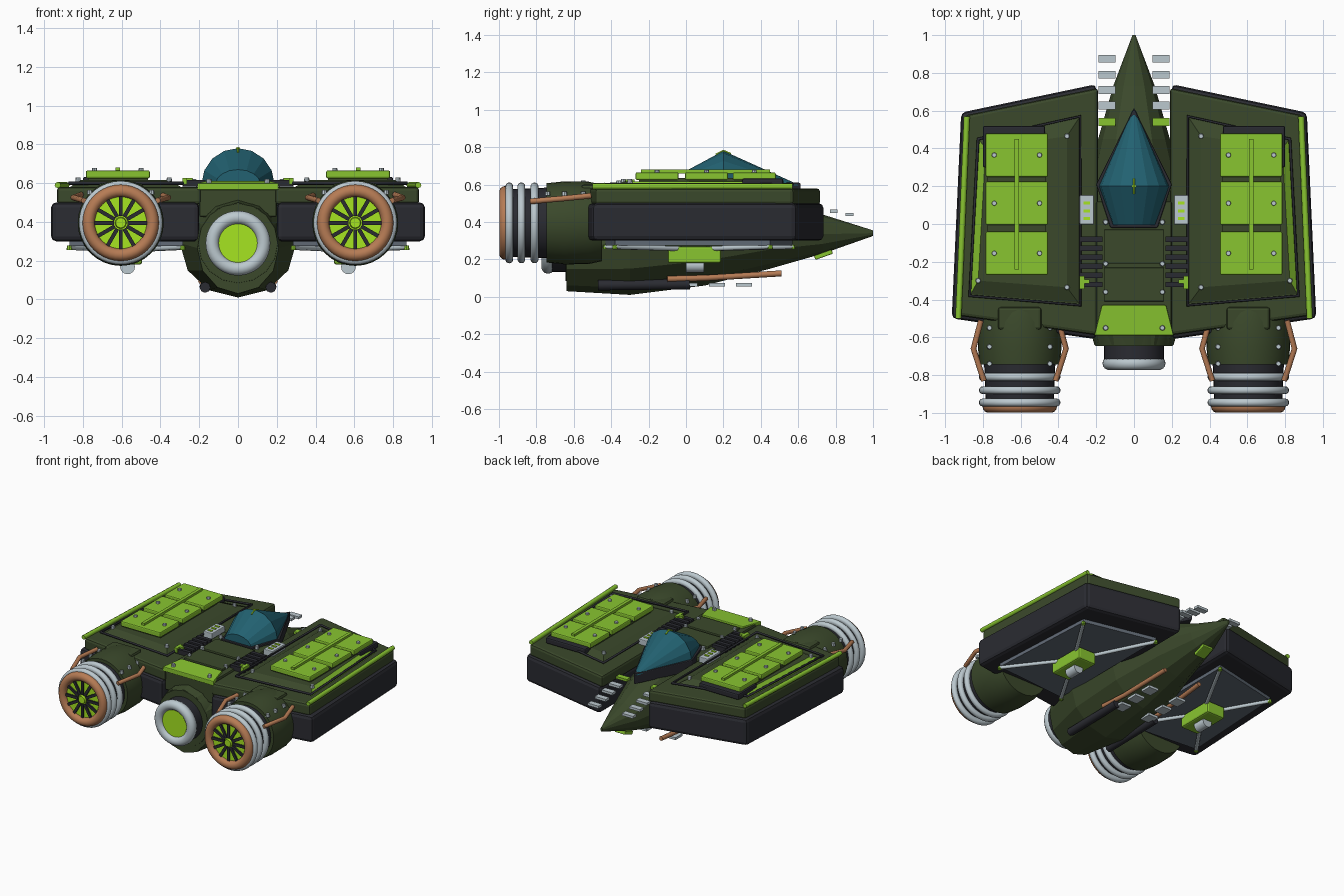
import bpy, bmesh
from math import pi, sin, cos
from mathutils import Matrix, Vector

if "Cube" in bpy.data.objects:
    bpy.data.objects.remove(bpy.data.objects["Cube"])


def material(name, r, g, b):
    m = bpy.data.materials.new(name)
    m.diffuse_color = (r, g, b, 1)
    m.use_nodes = True
    node = next(n for n in m.node_tree.nodes if n.type == 'BSDF_PRINCIPLED')
    node.inputs["Base Color"].default_value = (r, g, b, 1)
    return m


OLIVE = material("olive green", .043, .066, .024)
LIME = material("lime", .25, .56, .03)
GLOW = material("bright lime", .38, .78, .015)
DARK = material("charcoal", .023, .024, .031)
STEEL = material("light steel", .50, .58, .62)
COPPER = material("copper", .47, .20, .09)
TEAL = material("teal glass", .016, .12, .165)
SLATE = material("slate", .12, .145, .18)
round_parts = []


def finish(name, bm, mat, bevel=0, smooth=False):
    bmesh.ops.recalc_face_normals(bm, faces=bm.faces)
    me = bpy.data.meshes.new(name)
    bm.to_mesh(me)
    bm.free()
    me.materials.append(mat)
    ob = bpy.data.objects.new(name, me)
    bpy.context.collection.objects.link(ob)
    if bevel:
        mod = ob.modifiers.new("bevel", 'BEVEL')
        mod.width, mod.segments = bevel, 2
    if smooth:
        round_parts.append(ob)
    return ob


def loft(name, rings, mat, bevel=0, smooth=False):
    bm = bmesh.new()
    vs = [[bm.verts.new(p) for p in r] for r in rings]
    n = len(rings[0])
    for a, b in zip(vs, vs[1:]):
        for i in range(n):
            bm.faces.new((a[i], a[(i + 1) % n], b[(i + 1) % n], b[i]))
    bm.faces.new(vs[0])
    bm.faces.new(vs[-1])
    return finish(name, bm, mat, bevel, smooth)


def prism(name, outline, z0, z1, mat, bevel=0):
    return loft(name, [[(x, y, z) for x, y in outline] for z in (z0, z1)], mat, bevel)


def box(name, c, size, mat, bevel=0, turn=None):
    bm = bmesh.new()
    bmesh.ops.create_cube(bm, size=1)
    m = Matrix.Translation(c) @ (turn or Matrix()) @ Matrix.Diagonal((*size, 1))
    bmesh.ops.transform(bm, matrix=m, verts=bm.verts)
    return finish(name, bm, mat, bevel)


def lathe(name, x, z, profile, mat, n=32):
    # profile holds (y, radius) pairs around an axis along y
    rings = [[(x + r * cos(2 * pi * i / n), y, z + r * sin(2 * pi * i / n))
              for i in range(n)] for y, r in profile]
    return loft(name, rings, mat, smooth=True)


def ring(name, c, major, minor, mat, n=40, k=14):
    bm = bmesh.new()
    vs = []
    for i in range(n):
        a = 2 * pi * i / n
        rs = [(major + minor * cos(2 * pi * j / k), minor * sin(2 * pi * j / k)) for j in range(k)]
        vs.append([bm.verts.new((c[0] + r * cos(a), c[1] + d, c[2] + r * sin(a))) for r, d in rs])
    for i in range(n):
        a, b = vs[i], vs[(i + 1) % n]
        for j in range(k):
            bm.faces.new((a[j], a[(j + 1) % k], b[(j + 1) % k], b[j]))
    return finish(name, bm, mat, smooth=True)


def pipe(name, pts, r, mat, closed=False):
    cu = bpy.data.curves.new(name, 'CURVE')
    cu.dimensions, cu.bevel_depth, cu.bevel_resolution = '3D', r, 2
    cu.use_fill_caps = True
    sp = cu.splines.new('POLY')
    sp.points.add(len(pts) - 1)
    for p, q in zip(sp.points, pts):
        p.co = (*q, 1)
    sp.use_cyclic_u = closed
    cu.materials.append(mat)
    ob = bpy.data.objects.new(name, cu)
    bpy.context.collection.objects.link(ob)
    return ob


def bolt(name, x, y, z, mat=STEEL):
    bm = bmesh.new()
    bmesh.ops.create_cone(bm, segments=8, radius1=.015, radius2=.012, depth=.022, cap_ends=True,
                          matrix=Matrix.Translation((x, y, z)))
    return finish(name, bm, mat)


# Faceted fuselage: y, half width, bottom, top
hull = [(-.64, .21, .03, .5), (-.3, .30, .01, .57), (.1, .28, .06, .59),
        (.45, .19, .15, .56), (.73, .11, .23, .44), (1, .008, .325, .355)]
loft("fuselage", [[(w * cos(i * pi / 6), y, (a + b) / 2 + (b - a) / 2 * sin(i * pi / 6))
                   for i in range(12)] for y, w, a, b in hull], OLIVE)
box("spine", (0, -.23, .51), (.4, .7, .17), OLIVE, .01)
for y, d in ((-.12, .18), (-.32, .18)):
    box("spine_panel", (0, y, .6), (.32, d, .02), OLIVE, .006)
loft("rear_plate", [[(-.17, -.43, z + .01), (.17, -.43, z + .01), (.21, -.59, z), (-.21, -.59, z)]
                    for z in (.565, .6)], LIME, .005)
box("chin_plate", (0, .735, .225), (.085, .1, .024), LIME, .005, Matrix.Rotation(.34, 4, 'X'))

# Canopy: arched ribs meeting at a ridge, on a dark rim
rim = [(0, .615), (.2, .21), (.125, -.02), (-.125, -.02), (-.2, .21)]
prism("canopy_rim", rim, .53, .61, DARK, .006)
ribs = [(-.005, .115, .67), (.2, .188, .78), (.6, .01, .60)]
loft("canopy", [[(w * cos(i * pi / 8), y, .595 + (t - .595) * sin(i * pi / 8))
                 for i in range(9)] for y, w, t in ribs], TEAL)
pipe("canopy_mark", [(0, .16, .76), (0, .2, .781), (0, .24, .764)], .005, GLOW)
box("canopy_mark_bar", (0, .2, .78), (.022, .008, .006), GLOW)

# Centre engine
cz = .29
lathe("centre_housing", 0, cz, [(-.5, .23), (-.645, .205)], OLIVE, 16)
lathe("centre_barrel", 0, cz, [(-.6, .158), (-.745, .158)], DARK)
ring("centre_ring", (0, -.738, cz), .132, .035, STEEL)
lathe("centre_glow", 0, cz, [(-.72, .115), (-.75, .115)], GLOW)

panel = [(.285, .57), (.825, .45), (.87, -.38), (.285, -.43)]
panel_top = [(.355, .465), (.785, .40), (.825, -.3), (.355, -.335)]
for s, side in ((1, "left_"), (-1, "right_")):
    def flip(pts):
        return [(s * p[0], *p[1:]) for p in pts]

    # Wing slabs
    prism(side + "wing_base", flip([(.2, .74), (.915, .59), (.965, -.5), (.2, -.61)]),
          .3, .5, DARK, .025)
    prism(side + "wing_top", flip([(.19, .72), (.895, .575), (.935, -.485), (.19, -.59)]),
          .49, .58, OLIVE, .018)
    pipe(side + "wing_edge_strip", flip([(.885, .57, .59), (.93, -.5, .59)]), .016, LIME)

    # Raised sloping panel, its outward face lime, edged in dark tube
    ob = loft(side + "wing_panel", [[(x, y, .575) for x, y in flip(panel)],
                                    [(x, y, .615) for x, y in flip(panel_top)]], OLIVE)
    ob.data.materials.append(LIME)
    for f in ob.data.polygons:
        if f.normal.x * s > .3:
            f.material_index = 1
    pipe(side + "panel_edge", [(x, y, .6) for x, y in flip(panel)], .009, DARK, True)
    for x, y in panel_top:
        bolt(side + "panel_bolt", s * x, y, .618)

    # Armour plates with a central rib
    box(side + "plate_bed", (s * .62, .08, .615), (.31, .66, .04), OLIVE)
    box(side + "plate_bed_front", (s * .635, .41, .61), (.33, .22, .045), DARK, .01)
    for y in (.365, .11, -.155):
        box(side + "armour_plate", (s * .62, y, .645), (.33, .23, .04), LIME, .008)
        for dx in (-.12, .12):
            bolt(side + "plate_bolt", s * .62 + dx, y, .666)
    box(side + "plate_rib", (s * .62, .105, .67), (.024, .69, .022), LIME)

    # Deck fittings between spine and wing
    for i in range(6):
        box(side + "vent_slat", (s * .225, -.08 - i * .048, .599), (.115, .028, .035), DARK)
    box(side + "vent_clip", (s * .275, -.31, .61), (.025, .07, .035), LIME)
    box(side + "vent_clip_foot", (s * .25, -.305, .61), (.03, .02, .035), LIME)
    box(side + "control_box", (s * .25, .075, .595), (.075, .155, .05), STEEL, .005)
    for y in (.03, .07, .11):
        box(side + "control_key", (s * .25, y, .621), (.035, .016, .008), GLOW)
    for y in (.01, -.21, -.36, -.55):
        bolt(side + "deck_bolt", s * .15, y, .611)

    # Stepped plates beside the nose
    for i, y in enumerate((.875, .79, .71, .628, .54)):
        box(side + "nose_step", (s * .142, y, .44 + i * .018), (.09, .042, .018),
            LIME if i == 4 else STEEL)

    # Wing underside: panel, diagonal braces and pod
    prism(side + "belly_panel", flip(panel), .275, .31, SLATE)
    for x, y in panel:
        pipe(side + "belly_brace", [(s * x, y, .268), (s * .57, .045, .255)], .013, STEEL)
        bolt(side + "brace_foot", s * x, y, .266, LIME)
    box(side + "belly_pod", (s * .57, .045, .225), (.15, .285, .09), LIME, .012)
    lathe(side + "pod_lens", s * .57, .168, [(0, .038), (.095, .038)], STEEL, 16)

    # Keel tubes and plates
    pipe(side + "keel_tube", [(s * .17, -.47, .062), (s * .17, .02, .068)], .028, DARK)
    pipe(side + "keel_pipe", [(s * .19, -.1, .095), (s * .17, .1, .1), (s * .15, .51, .125)],
         .016, COPPER)
    for y in (.02, .165, .31):
        box(side + "keel_plate", (s * .12, y, .065), (.08, .085, .018), STEEL)

    # Outboard engine
    ex, ez = s * .605, .395
    box(side + "engine_fairing", (ex, -.5, .52), (.23, .12, .16), OLIVE, .015)
    lathe(side + "nacelle", ex, ez, [(-.45, .205), (-.52, .22), (-.65, .222), (-.745, .212)], OLIVE)
    lathe(side + "engine_barrel", ex, ez, [(-.7, .19), (-.965, .18)], DARK)
    for y in (-.81, -.88, -.945):
        ring(side + "engine_hoop", (ex, y, ez), .195, .021, STEEL)
    ring(side + "engine_lip", (ex, -.967, ez), .165, .032, COPPER)
    lathe(side + "engine_glow", ex, ez, [(-.94, .145), (-.97, .145)], GLOW)
    for i in range(12):
        turn = Matrix.Rotation(i * pi / 6, 4, 'Y')
        c = Vector((ex, -.973, ez)) + turn @ Vector((.088, 0, 0))
        box(side + "turbine_blade", c, (.105, .016, .02), DARK, turn=turn)
    lathe(side + "turbine_hub", ex, ez, [(-.96, .032), (-.988, .026)], GLOW, 16)
    for t in (-1, 1):
        pipe(side + "engine_pipe", [(ex + t * dx, y, z) for dx, y, z in
             ((.205, -.51, .54), (.245, -.66, .525), (.19, -.83, .51))], .015, COPPER)
        for y in (-.55, -.65, -.74):
            bolt(side + "nacelle_bolt", ex + t * .16, y, .553)

# Smooth the round parts, keeping sharp edges
bpy.ops.object.select_all(action='DESELECT')
for ob in round_parts:
    ob.select_set(True)
bpy.context.view_layer.objects.active = round_parts[0]
bpy.ops.object.shade_smooth_by_angle(angle=pi / 5)
